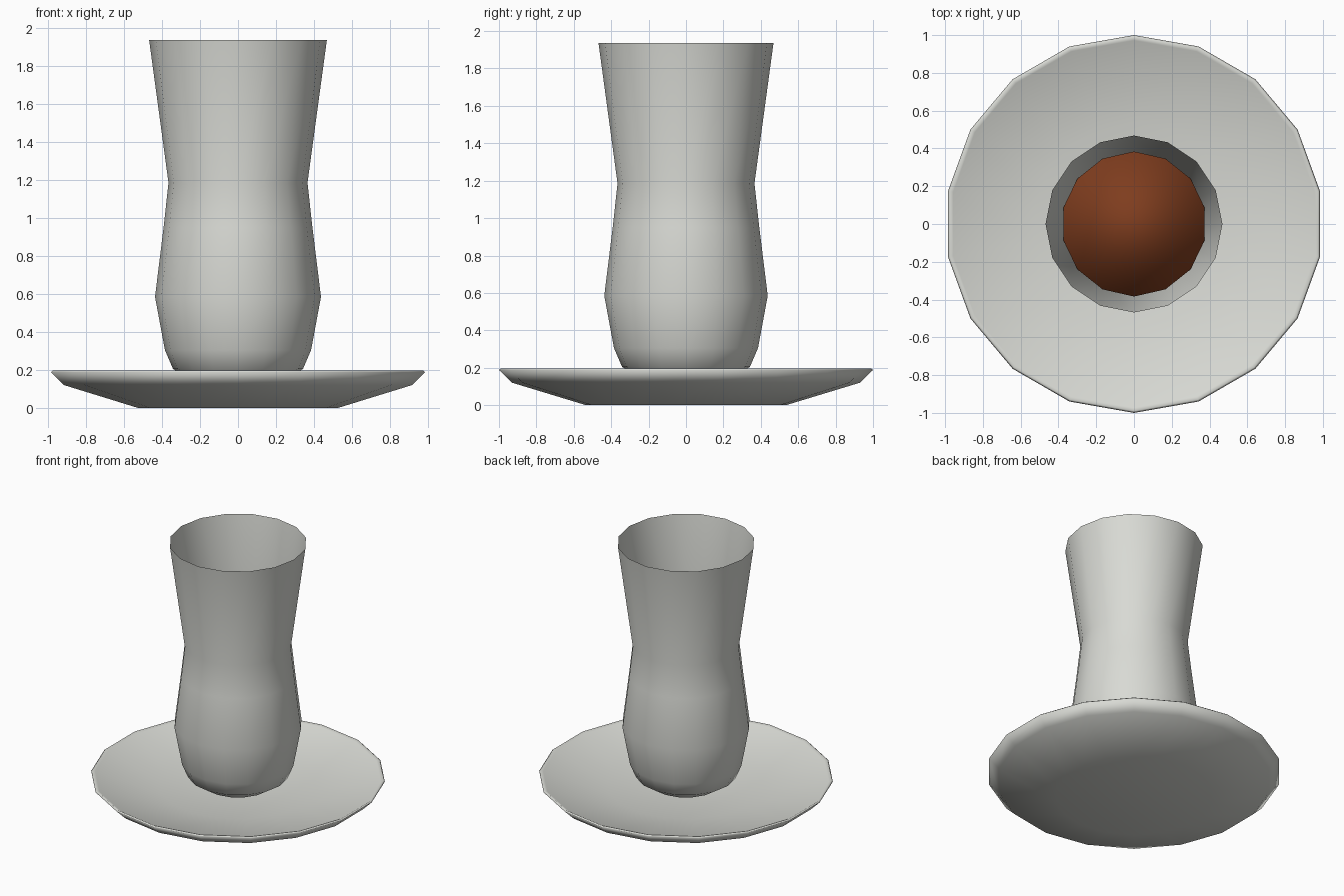
import bpy, bmesh, math

if "Cube" in bpy.data.objects:
    bpy.data.objects.remove(bpy.data.objects["Cube"])


def material(name, rgb):
    m = bpy.data.materials.new(name)
    m.diffuse_color = (*rgb, 1.0)
    m.use_nodes = True
    m.node_tree.nodes["Principled BSDF"].inputs["Base Color"].default_value = m.diffuse_color
    return m


def lathe(name, profile, sides, start, mat, cap_first=True, cap_last=True):
    """Turn a (radius, height) profile, listed from bottom outwards and up, around z."""
    bm = bmesh.new()
    rings = []
    for r, z in profile:
        ring = []
        for i in range(sides):
            a = start + 2 * math.pi * i / sides
            ring.append(bm.verts.new((r * math.cos(a), r * math.sin(a), z)))
        rings.append(ring)
    for low, high in zip(rings, rings[1:]):
        for i in range(sides):
            j = (i + 1) % sides
            bm.faces.new((low[i], low[j], high[j], high[i]))
    if cap_first:
        bm.faces.new(rings[0][::-1])
    if cap_last:
        bm.faces.new(rings[-1])
    for f in bm.faces:
        f.smooth = True
    mesh = bpy.data.meshes.new(name)
    bm.to_mesh(mesh)
    bm.free()
    mesh.materials.append(mat)
    obj = bpy.data.objects.new(name, mesh)
    bpy.context.collection.objects.link(obj)
    return obj


china = material("off_white_china", (0.69, 0.70, 0.66))
tea_brown = material("tea_brown", (0.21, 0.046, 0.013))
quarter = math.pi / 2

# Dished saucer with a thin rim
lathe("saucer", [(0.535, 0.0), (0.93, 0.12), (1.0, 0.188), (0.99, 0.197),
                 (0.972, 0.187), (0.535, 0.115), (0.20, 0.075)], 18, quarter, china)

# Waisted cup, open at the top, with a rounded foot
lathe("cup", [(0.12, 0.09), (0.24, 0.14), (0.342, 0.205), (0.385, 0.305),
              (0.437, 0.585), (0.392, 0.95), (0.366, 1.185), (0.468, 1.937)],
      16, quarter, china, cap_last=False)

# Tea filling the cup to just above the waist
lathe("tea", [(0.29, 0.20), (0.35, 0.32), (0.40, 0.585),
              (0.34, 1.185), (0.384, 1.38)], 14, quarter, tea_brown)
